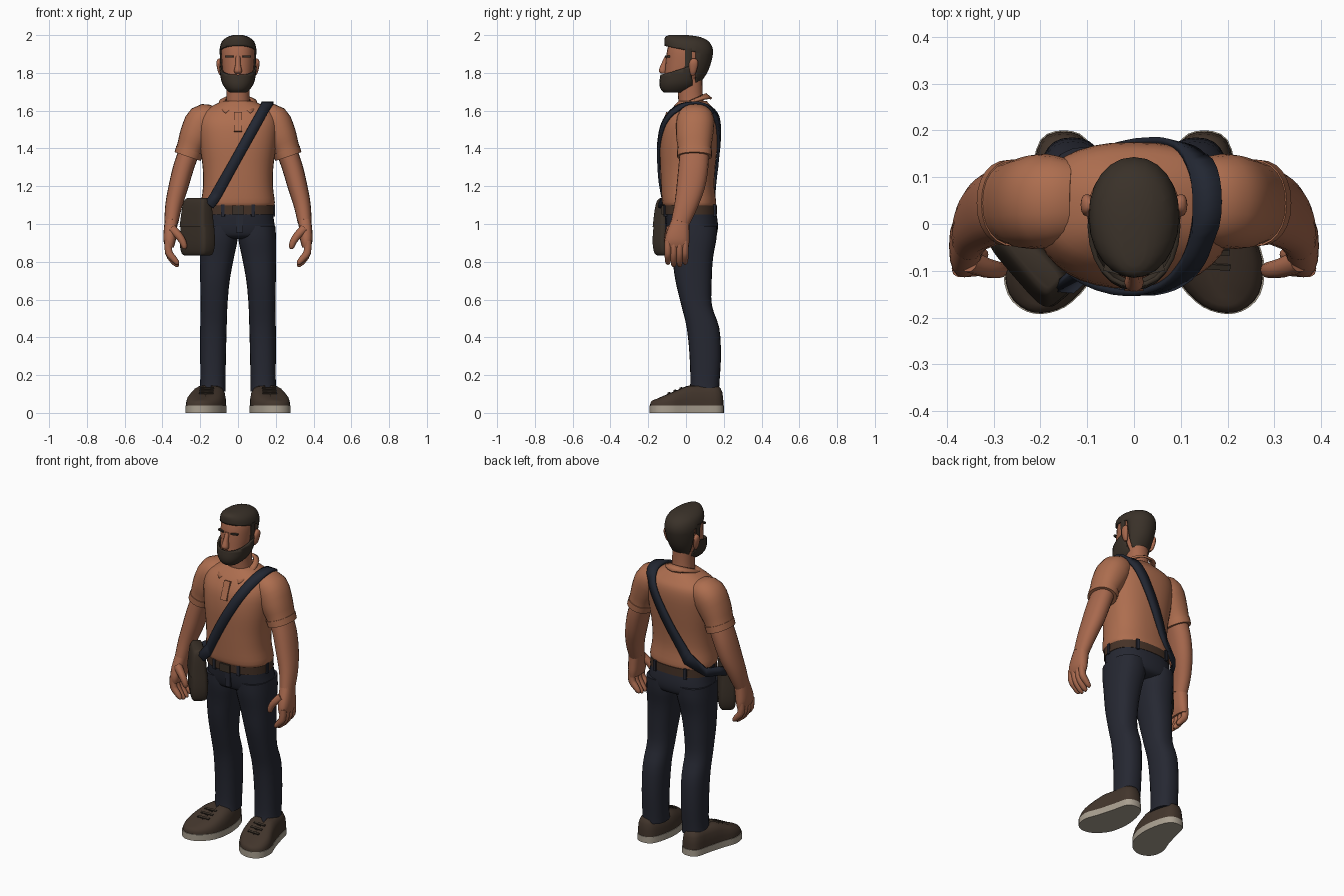
import bpy, bmesh, math
from mathutils import Vector, Matrix
from mathutils.bvhtree import BVHTree

if "Cube" in bpy.data.objects:
    bpy.data.objects.remove(bpy.data.objects["Cube"])


def material(name, r, g, b):
    m = bpy.data.materials.new(name)
    m.diffuse_color = (r, g, b, 1)
    m.use_nodes = True
    m.node_tree.nodes["Principled BSDF"].inputs["Base Color"].default_value = m.diffuse_color
    return m


SHIRT = material("terracotta_shirt", 0.42, 0.155, 0.078)
SKIN = material("tan_skin", 0.39, 0.14, 0.075)
DENIM = material("dark_denim", 0.019, 0.021, 0.032)
HAIR = material("dark_hair", 0.042, 0.031, 0.022)
LEATHER = material("brown_leather", 0.042, 0.030, 0.021)
SHOE = material("shoe_brown", 0.055, 0.036, 0.025)
SOLE = material("sole_beige", 0.40, 0.35, 0.28)
STRAP = material("navy_strap", 0.016, 0.020, 0.032)
BELT = material("belt_brown", 0.060, 0.032, 0.020)


def finish(name, bm, mat, mirror=False, sharp=40):
    bmesh.ops.recalc_face_normals(bm, faces=bm.faces[:])
    me = bpy.data.meshes.new(name)
    bm.to_mesh(me)
    bm.free()
    for p in me.polygons:
        p.use_smooth = True
    me.set_sharp_from_angle(angle=math.radians(sharp))
    me.materials.append(mat)
    ob = bpy.data.objects.new(name, me)
    bpy.context.collection.objects.link(ob)
    if mirror:
        ob.modifiers.new("mirror", 'MIRROR')
    return ob


def spline(pts, sub):
    """Catmull-Rom through tuples of any length."""
    out = []
    for i in range(len(pts) - 1):
        q = [pts[max(i - 1, 0)], pts[i], pts[i + 1], pts[min(i + 2, len(pts) - 1)]]
        for k in range(sub):
            t = k / sub
            out.append(tuple(0.5 * (2 * b + (c - a) * t + (2 * a - 5 * b + 4 * c - d) * t * t
                                    + (3 * b - a - 3 * c + d) * t ** 3) for a, b, c, d in zip(*q)))
    return out + [tuple(pts[-1])]


def skin_rings(rings):
    bm = bmesh.new()
    vs = [[bm.verts.new(v) for v in r] for r in rings]
    n = len(rings[0])
    for a, b in zip(vs, vs[1:]):
        for j in range(n):
            bm.faces.new((a[j], a[(j + 1) % n], b[(j + 1) % n], b[j]))
    bm.faces.new(vs[0])
    bm.faces.new(vs[-1])
    return bm


def tube(name, secs, mat, n=24, p=2.2, sub=3, flat=True, mirror=False, cut=None, xf=None):
    """Loft of superellipse sections (x, y, z, rx, ry), level or square to the path."""
    s = spline(secs, sub)
    rings = []
    for i, (x, y, z, rx, ry) in enumerate(s):
        ax, ay = Vector((1, 0, 0)), Vector((0, 1, 0))
        if not flat:
            t = (Vector(s[min(i + 1, len(s) - 1)][:3]) - Vector(s[max(i - 1, 0)][:3])).normalized()
            ax = ay.cross(t).normalized()
            ay = t.cross(ax)
        ring = []
        for j in range(n):
            c, d = math.cos(2 * math.pi * j / n), math.sin(2 * math.pi * j / n)
            u = math.copysign(abs(c) ** (2 / p), c) * max(rx, 0.002)
            v = math.copysign(abs(d) ** (2 / p), d) * max(ry, 0.002)
            ring.append(Vector((x, y, z)) + ax * u + ay * v)
        rings.append(ring)
    bm = skin_rings(rings)
    if cut:
        cut(bm)
    if xf:
        bm.transform(xf)
    return finish(name, bm, mat, mirror)


def body(name, rows, mat, **kw):
    """Central loft from rows of (z, half width, front y, back y)."""
    return tube(name, [(0, (f + b) / 2, z, w, (b - f) / 2) for z, w, f, b in rows], mat, **kw)


def box(name, loc, size, mat, rot=(0, 0, 0), mirror=False):
    bm = bmesh.new()
    bmesh.ops.create_cube(bm, size=1)
    r = Matrix.Rotation(rot[2], 4, 'Z') @ Matrix.Rotation(rot[0], 4, 'X')
    bm.transform(Matrix.Translation(loc) @ r @ Matrix.Diagonal((*size, 1)))
    return finish(name, bm, mat, mirror)


def cutter(planes, remove):
    """Split along planes, then drop the faces the rule selects."""
    def run(bm):
        for co, no in planes:
            bmesh.ops.bisect_plane(bm, geom=bm.verts[:] + bm.edges[:] + bm.faces[:],
                                   plane_co=co, plane_no=no)
        dead = [f for f in bm.faces if remove(f.calc_center_median())]
        bmesh.ops.delete(bm, geom=dead, context='FACES')
    return run


# shirt: torso, sleeves, cuffs, collar, placket
torso = body("shirt_torso", [
    (1.095, .188, -.118, .158), (1.115, .195, -.127, .16), (1.2, .185, -.132, .15), (1.3, .187, -.136, .155),
    (1.42, .203, -.138, .168), (1.52, .212, -.125, .175), (1.58, .198, -.097, .167), (1.615, .155, -.072, .142),
    (1.65, .085, -.04, .11)], SHIRT, n=36, p=2.4)
sleeve = tube("shirt_sleeve", [
    (.13, .05, 1.56, .068, .085), (.185, .05, 1.545, .09, .1), (.225, .045, 1.47, .084, .098),
    (.25, .045, 1.41, .073, .09), (.265, .045, 1.365, .069, .088)], SHIRT, flat=False, mirror=True)
tube("sleeve_cuff", [(.255, .045, 1.392, .075, .093), (.267, .045, 1.357, .073, .092)],
     SHIRT, flat=False, sub=1, mirror=True)
bm = bmesh.new()
prev = None
for k in range(25):
    a = math.radians(14 + 332 * k / 24)
    s, c = math.sin(a), math.cos(a)
    tip = max(0, c) ** 3
    top = bm.verts.new((.068 * s, .025 - .082 * c, 1.657 - .036 * c))
    low = bm.verts.new((.1 * s + math.copysign(.045 * tip, s), .02 - .118 * c, 1.627 - .04 * c + .02 * abs(s)))
    if prev:
        bm.faces.new((prev[0], top, low, prev[1]))
    prev = (top, low)
collar = finish("shirt_collar", bm, SHIRT)
collar.modifiers.new("thick", 'SOLIDIFY').thickness = .012
box("shirt_placket", (0, -.117, 1.54), (.04, .014, .11), SHIRT, (math.radians(-21), 0, 0))

# arms and hands
tube("arm", [(.245, .045, 1.42, .055, .075), (.285, .04, 1.31, .055, .079), (.315, .025, 1.2, .052, .075),
             (.34, 0, 1.1, .045, .062), (.353, -.03, 1.01, .037, .05)], SKIN, n=20, flat=False, mirror=True)
tube("palm", [(.352, -.028, 1.03, .034, .046), (.359, -.042, .96, .035, .06), (.362, -.048, .91, .032, .066),
              (.362, -.048, .875, .022, .062)], SKIN, n=16, p=2.6, mirror=True)
for i, y in enumerate((-.096, -.065, -.034, -.004)):
    up = .012 * (i in (0, 3))
    tube(f"finger_{i + 1}", [(.37, y, .91, .019, .018), (.367, y, .85, .02, .018),
                             (.346, y, .81 + up, .018, .017), (.322, y, .783 + up, .013, .013),
                             (.314, y, .776 + up, .004, .005)], SKIN, n=10, sub=2, flat=False, mirror=True)
tube("thumb", [(.35, -.08, .975, .024, .024), (.315, -.094, .94, .021, .021), (.292, -.098, .905, .018, .018),
               (.283, -.098, .877, .014, .014), (.281, -.098, .867, .004, .005)],
     SKIN, n=10, sub=2, flat=False, mirror=True)

# trousers and belt
body("trouser_hips", [(1.08, .184, -.112, .155), (1.02, .19, -.108, .167), (.97, .196, -.1, .168),
                      (.935, .18, -.085, .155), (.92, .12, -.05, .12)], DENIM, n=32, p=2.4)
tube("trouser_leg", [
    (.1, .035, .99, .097, .13), (.102, .035, .92, .1, .126), (.112, .035, .82, .09, .108),
    (.122, .04, .7, .078, .096), (.127, .056, .57, .071, .081), (.13, .09, .45, .07, .086),
    (.132, .102, .3, .068, .083), (.133, .1, .16, .067, .077), (.135, .095, .112, .07, .08)],
    DENIM, mirror=True, p=2.4)
body("belt", [(1.05, .191, -.118, .164), (1.098, .19, -.12, .163)], BELT, n=36, p=2.4, sub=1)
box("belt_buckle", (0, -.122, 1.073), (.065, .014, .048), LEATHER)
box("trouser_fly", (.008, -.105, 1.0), (.035, .012, .09), DENIM)
for i, (x, y, r) in enumerate(((.08, -.109, .15), (.187, .01, 1.57), (.1, .152, -.2))):
    box(f"belt_loop_{i + 1}", (x, y, 1.072), (.018, .016, .062), DENIM, (0, 0, r), True)

# shoes: flat outline shared by sole and upper
pts = [(.15, .2), (.2, .18), (.222, .1), (.25, 0), (.278, -.08), (.27, -.15), (.23, -.187), (.18, -.19),
       (.13, -.165), (.08, -.1), (.06, 0), (.07, .1), (.1, .18)]
outline = spline([pts[-1]] + pts + pts[:2], 3)[3:-4]


def shoe_ring(s, t, base=.035):
    ring = []
    for x, y in outline:
        yy = .01 + (y - .01) * (1 - (1 - s) * .38)
        xx = .163 - .06 * yy
        xx += (x - xx) * s
        h = .072 + .07 * min(1, max(0, (yy + .16) / .17))
        ring.append((xx, yy, base + (h - base) * t))
    return ring


finish("shoe_sole", skin_rings([[(x, y, z) for x, y in outline] for z in (0, .038)]), SOLE, True)
finish("shoe_upper", skin_rings([shoe_ring(s, t) for s, t in (
    (.97, 0), (.96, .35), (.9, .68), (.76, .9), (.55, 1), (.2, 1.03))]), SHOE, True, 50)
for i in range(3):
    y = -.09 + .032 * i
    box(f"shoe_lace_{i + 1}", (.163 - .06 * y, y, .074 + .41 * (y + .16)), (.075, .012, .012),
        LEATHER, (.39, 0, -.06), True)

# neck, head and face
tube("neck", [(0, .04, 1.57, .075, .075), (0, .025, 1.66, .062, .066), (0, .02, 1.77, .06, .066)], SKIN)
body("head", [(1.712, .04, -.105, 0), (1.75, .068, -.118, .06), (1.8, .08, -.113, .09), (1.86, .087, -.108, .118),
              (1.92, .088, -.1, .124), (1.96, .074, -.085, .1), (1.982, .04, -.05, .05)], SKIN)
tube("nose", [(0, -.1, 1.89, .012, .012), (0, -.115, 1.845, .014, .018), (0, -.124, 1.81, .021, .021),
              (0, -.118, 1.796, .015, .013)], SKIN, n=10)
tube("ear", [(.088, .035, 1.785, .006, .008), (.094, .037, 1.805, .012, .017), (.1, .04, 1.845, .014, .024),
             (.1, .042, 1.868, .011, .018), (.096, .04, 1.877, .004, .006)], SKIN, n=12, mirror=True)
box("eyebrow", (.044, -.098, 1.887), (.042, .014, .009), HAIR, (0, 0, .28), True)

# hair cap cut away over the face, sideburns and beard
hair = body("hair", [
    (1.74, .062, -.02, .07), (1.8, .083, -.1, .112), (1.86, .093, -.107, .134), (1.92, .097, -.112, .143),
    (1.965, .086, -.115, .122), (1.99, .056, -.11, .075), (2.0, .025, -.09, .01)], HAIR, p=2.1,
    cut=cutter([((0, 0, 1.92), (0, .2, 1)), ((0, .052, 0), (0, 1, 0))],
               lambda c: c.z < 1.92 - .2 * c.y and c.y < .052))
hair.modifiers.new("thick", 'SOLIDIFY').thickness = .012
tube("sideburn", [(.078, .008, 1.785, .009, .022), (.086, .012, 1.85, .008, .018), (.09, .014, 1.93, .008, .02)],
     HAIR, n=10, p=3, mirror=True)
beard = body("beard", [(1.705, .04, -.112, -.005), (1.72, .056, -.126, .03), (1.75, .075, -.131, .066),
                       (1.8, .086, -.124, .096), (1.86, .092, -.118, .12)], HAIR,
             cut=cutter([((0, 0, 1.83), (0, -.33, 1)), ((0, .03, 0), (0, 1, 0))],
                        lambda c: c.z > 1.83 + .33 * c.y or c.y > .03))
beard.modifiers.new("thick", 'SOLIDIFY').thickness = .01
box("lip", (0, -.129, 1.766), (.036, .008, .008), SKIN)

# shoulder bag on the hip
xf = Matrix.Translation((-.215, -.078, 0)) @ Matrix.Rotation(math.radians(-49), 4, 'Z')
tube("bag", [(0, 0, .832, .075, .03), (0, 0, .845, .094, .043), (0, 0, .9, .104, .05), (0, 0, 1, .098, .046),
             (0, 0, 1.09, .084, .034), (0, 0, 1.125, .07, .024)], LEATHER, n=32, p=5, xf=xf)
tube("bag_flap", [(0, -.004, .985, .1, .05), (0, -.003, 1.08, .09, .042), (0, -.002, 1.125, .08, .032),
                  (0, 0, 1.137, .066, .02)], LEATHER, n=32, p=5, xf=xf)

# strap: ribbon laid on the shirt in a slanted plane, ends led to the bag
bm = bmesh.new()
bm.from_mesh(torso.data)
bm.from_mesh(sleeve.data)
tree = BVHTree.FromBMesh(bm)
bm.free()
u = Vector((.295, 0, .53)).normalized()
w = Vector((u.z, 0, -u.x))
mid = Vector((0, .02, 1.36))
pairs = []
for k in range(73):
    a = math.radians(-62 + 304 * k / 72)
    d = u * math.sin(a) + Vector((0, -math.cos(a), 0))
    hits = [tree.ray_cast(mid + d + w * o, -d)[0] for o in (-.027, .027)]
    if all(hits) and min(h.z for h in hits) > 1.1:
        pairs.append([h + d * .009 for h in hits])
pairs.insert(0, [Vector((-.175, -.138, 1.115)), Vector((-.13, -.142, 1.085))])
for x, y, z in ((-.205, .1, 1.09), (-.245, .035, 1.085), (-.265, -.005, 1.075)):
    pairs.append([Vector((x, y, z + .025)), Vector((x, y, z - .025))])
bm = bmesh.new()
vs = [[bm.verts.new(v) for v in p] for p in pairs]
for a, b in zip(vs, vs[1:]):
    bm.faces.new((a[0], a[1], b[1], b[0]))
strap = finish("bag_strap", bm, STRAP)
sol = strap.modifiers.new("thick", 'SOLIDIFY')
sol.thickness, sol.offset = .014, 0
